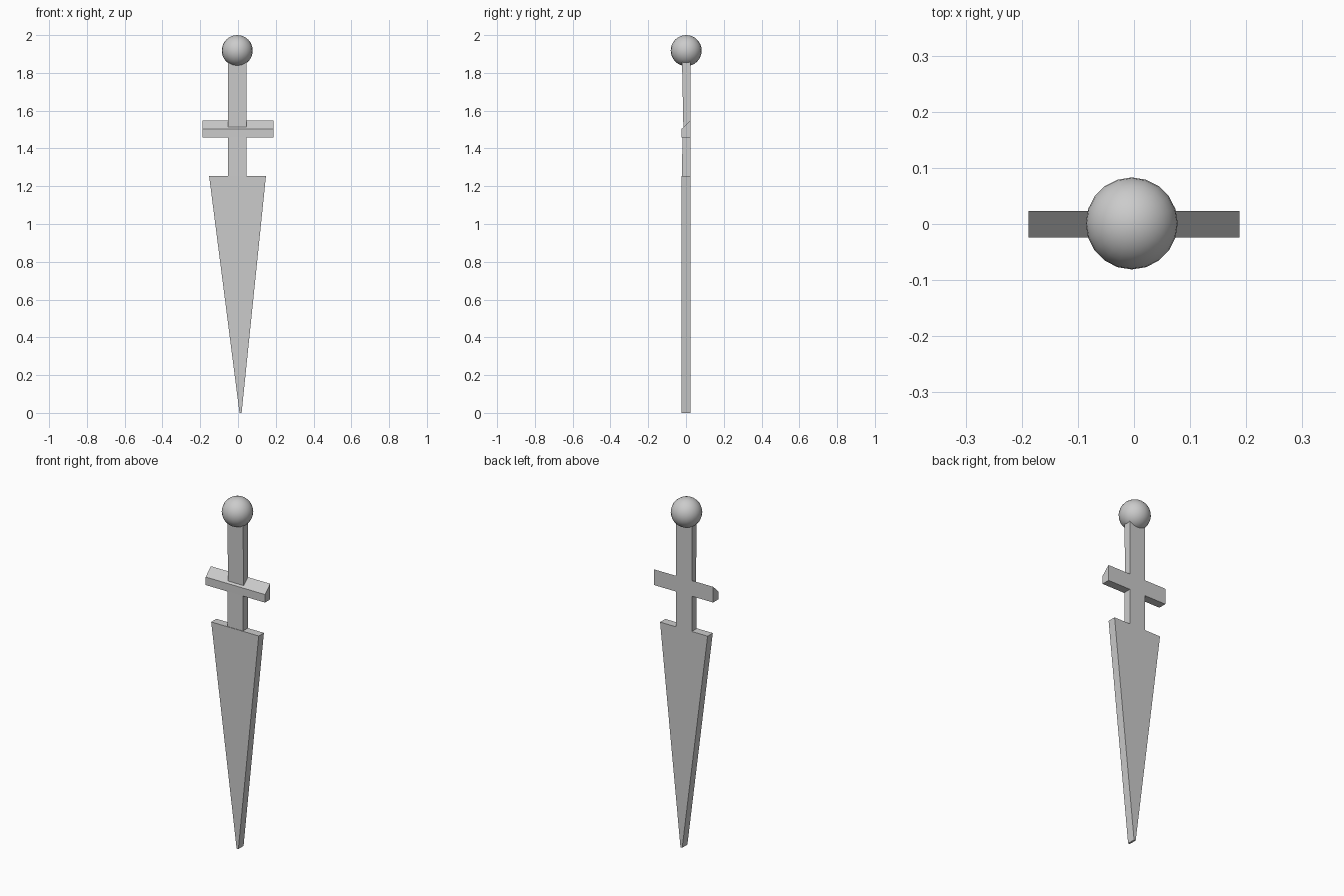
import bpy, bmesh
from mathutils import Vector

if "Cube" in bpy.data.objects:
    bpy.data.objects.remove(bpy.data.objects["Cube"])


def prism(name, profile, to_3d, start, end):
    """Extrude a 2D profile between two depths; to_3d places (a, b, depth)."""
    bm = bmesh.new()
    face = bm.faces.new([bm.verts.new(to_3d(a, b, start)) for a, b in profile])
    ext = bmesh.ops.extrude_face_region(bm, geom=[face])
    verts = [g for g in ext["geom"] if isinstance(g, bmesh.types.BMVert)]
    move = Vector(to_3d(0, 0, end)) - Vector(to_3d(0, 0, start))
    bmesh.ops.translate(bm, verts=verts, vec=move)
    bmesh.ops.recalc_face_normals(bm, faces=bm.faces)
    mesh = bpy.data.meshes.new(name)
    bm.to_mesh(mesh)
    bm.free()
    obj = bpy.data.objects.new(name, mesh)
    bpy.context.collection.objects.link(obj)
    return obj


def front(a, b, d):  # profile seen from the front
    return (a, d, b)


def side(a, b, d):  # profile seen from the side
    return (d, a, b)


FRONT_Y, BACK_Y = -0.024, 0.023
GRIP_L, GRIP_R = -0.053, 0.046

# Tapered blade with a narrow blunt tip
prism("blade", [(-0.153, 1.255), (0.008, 0), (0.019, 0), (0.148, 1.255)],
      front, FRONT_Y, BACK_Y)

# Neck between blade and guard
prism("neck", [(-0.021, 1.255), (BACK_Y, 1.255), (BACK_Y, 1.457), (-0.019, 1.457)],
      side, GRIP_L, GRIP_R)

# Crossguard with a sloping top
prism("guard", [(FRONT_Y, 1.457), (BACK_Y, 1.457), (BACK_Y, 1.547), (FRONT_Y, 1.503)],
      side, -0.188, 0.188)

# Grip, its foot following the guard slope, its top inside the pommel
prism("grip", [(-0.014, 1.512), (BACK_Y, 1.547), (BACK_Y, 1.86), (-0.021, 1.86)],
      side, GRIP_L, GRIP_R)

# Round pommel
bpy.ops.mesh.primitive_uv_sphere_add(segments=20, ring_count=16, radius=0.082,
                                     location=(-0.004, 0.001, 1.918))
bpy.context.object.name = "pommel"
bpy.ops.object.shade_smooth()
